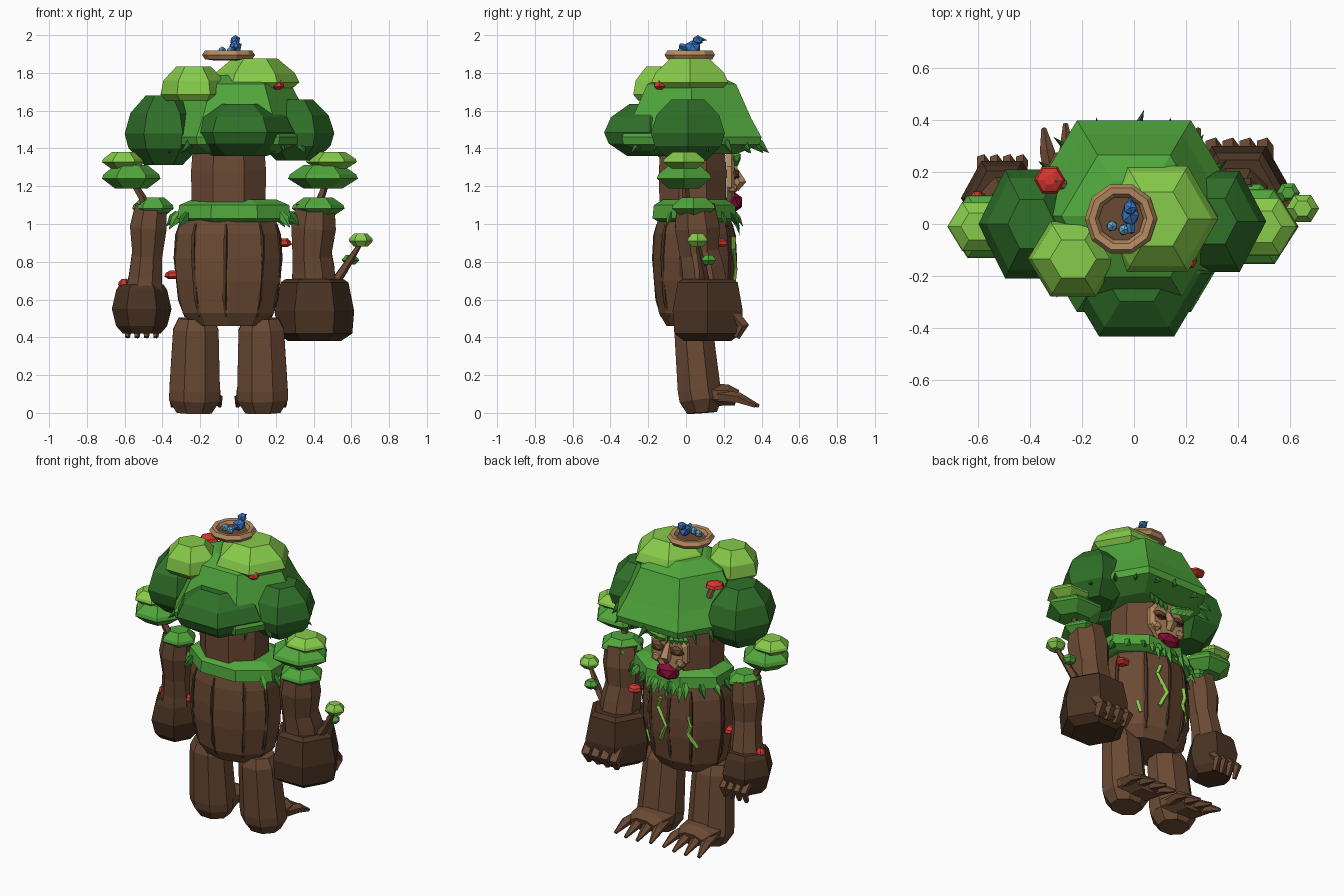
import bpy, bmesh, math, random
from mathutils import Vector

if "Cube" in bpy.data.objects:
    bpy.data.objects.remove(bpy.data.objects["Cube"])

random.seed(4)

def material(name, hexcode):
    rgb = [int(hexcode[i:i + 2], 16) / 255 for i in (0, 2, 4)]
    m = bpy.data.materials.new(name)
    m.diffuse_color = [c / 12.92 if c < 0.04 else ((c + 0.055) / 1.055) ** 2.4 for c in rgb] + [1]
    m.use_nodes = True
    m.node_tree.nodes["Principled BSDF"].inputs["Base Color"].default_value = m.diffuse_color
    return m

BROWN = material("bark brown", "6B4A34")
DARK = material("dark bark", "4A3323")
MID = material("leaf green", "50A63C")
DEEP = material("deep green", "2F7029")
LIGHT = material("light green", "87CB4A")
TAN = material("tan wood", "B48A60")
RED = material("mushroom red", "D6362E")
BLUE = material("bird blue", "3A78C8")
MAROON = material("mouth maroon", "840E34")
EGG = material("egg blue", "6BB2D6")

def finish(name, bm, mat):
    bmesh.ops.remove_doubles(bm, verts=bm.verts, dist=1e-5)
    bmesh.ops.recalc_face_normals(bm, faces=bm.faces)
    me = bpy.data.meshes.new(name)
    bm.to_mesh(me)
    bm.free()
    me.materials.append(mat)
    ob = bpy.data.objects.new(name, me)
    bpy.context.collection.objects.link(ob)
    return ob

def skin(name, rings, mat):
    """Skin a stack of rings and cap both ends."""
    bm = bmesh.new()
    vs = [[bm.verts.new(p) for p in r] for r in rings]
    n = len(vs[0])
    for a, b in zip(vs, vs[1:]):
        for i in range(n):
            bm.faces.new((a[i], a[(i + 1) % n], b[(i + 1) % n], b[i]))
    bm.faces.new(vs[0])
    bm.faces.new(vs[-1])
    return finish(name, bm, mat)

def blob(name, c, profile, mat, sides=6, sx=1, sy=1, turn=0):
    """Faceted lathe: profile holds (radius, height)."""
    rings = []
    for r, z in profile:
        ang = [turn + math.tau * i / sides for i in range(sides)]
        rings.append([(c[0] + sx * r * math.cos(a), c[1] + sy * r * math.sin(a), c[2] + z) for a in ang])
    return skin(name, rings, mat)

def tube(name, pts, radii, mat, sides=6, flat=1.0, turn=0):
    """Faceted limb along a path; a last radius near 0 gives a point."""
    pts = [Vector(p) for p in pts]
    main = (pts[-1] - pts[0]).normalized()
    ref = Vector((1, 0, 0)) if abs(main.z) > 0.75 else Vector((0, 0, 1))
    rings = []
    for i, p in enumerate(pts):
        t = (pts[min(i + 1, len(pts) - 1)] - pts[max(i - 1, 0)]).normalized()
        u = (ref - t * ref.dot(t)).normalized()
        v = t.cross(u)
        r = max(radii[i], 0.0005)
        ang = [turn + math.tau * k / sides for k in range(sides)]
        rings.append([p + u * r * math.cos(a) + v * r * flat * math.sin(a) for a in ang])
    return skin(name, rings, mat)

def ball(name, c, s, mat):
    bm = bmesh.new()
    bmesh.ops.create_icosphere(bm, subdivisions=1, radius=1)
    for v in bm.verts:
        v.co = Vector((c[0] + v.co.x * s[0], c[1] + v.co.y * s[1], c[2] + v.co.z * s[2]))
    return finish(name, bm, mat)

def leaf(name, base, d, mat, r=0.022):
    base, d = Vector(base), Vector(d)
    tube(name, [base, base + d * 0.4, base + d], [r * 0.6, r, 0], mat, 4, 0.5)

def clump(name, c, r, h, mat, sy=0.95):
    blob(name, c, [(r * .55, -h / 2), (r, -h * .08), (r * .95, h * .1), (r * .55, h / 2)], mat, 6, 1, sy)

def mushroom(name, c, r):
    blob(name, c, [(r * .5, -.022), (r, -.008), (r * .85, .010), (r * .35, .024)], RED, 6)
    ball(name + "_spot", (c[0] + r * .4, c[1], c[2] + .018), (.01, .01, .008), TAN)

CX, CY = -0.05, 0.045

# Crown of leaves
blob("crown_main", (0, .03, 0), [(.28, 1.37), (.43, 1.42), (.44, 1.46), (.375, 1.56), (.28, 1.74), (.16, 1.79)],
     MID, 6, 1, .97)
lobe = [(.5, -.17), (.9, -.09), (1, -.02), (.85, .08), (.45, .165)]
for name, c, r, hz, sy in (("crown_lobe_left", (-.395, 0, 1.50), .205, 1.1, 1.18),
                           ("crown_lobe_right", (.305, .01, 1.50), .205, .96, 1.1)):
    blob(name, c, [(a * r, z * hz) for a, z in lobe], DEEP, 6, 1, sy)
blob("crown_lobe_back", (.01, -.19, 1.50), [(a * .29, z * .82) for a, z in lobe], DEEP, 6, 1, .97)
blob("crown_top", (.09, .02, 1.79), [(.20, -.07), (.235, -.04), (.21, .01), (.12, .085)], LIGHT, 6)
blob("crown_top_side", (-.235, -.135, 1.74), [(.14, -.09), (.175, -.055), (.16, .02), (.09, .095)], LIGHT, 6, 1, .95)

# Leaf tips hanging under the crown, thickest around the face
for i in range(15):
    a = math.radians(-50 + 280 * i / 14) + random.uniform(-.05, .05)
    x, y = .36 * math.cos(a), .03 + .33 * math.sin(a)
    leaf("crown_leaf", (x, y, 1.45), (.08 * math.cos(a) + random.uniform(-.03, .03), .08 * math.sin(a), -.075), DEEP, .026)

# Nest with eggs and bird
N = (CX, .02)
blob("nest", (N[0], N[1], 0), [(.07, 1.865), (.125, 1.872), (.14, 1.895), (.125, 1.918), (.10, 1.915), (.085, 1.89), (.02, 1.885)],
     TAN, 10)
blob("nest_floor", (N[0], N[1], 1.889), [(.088, 0), (.086, .006)], BROWN, 10)
for x, y in ((-.085, -.008), (-.04, -.022)):
    ball("egg", (x, y, 1.915), (.023, .023, .026), EGG)
ball("bird_body", (-.015, .035, 1.935), (.038, .045, .038), BLUE)
ball("bird_head", (-.015, .063, 1.973), (.029, .03, .027), BLUE)
tube("bird_beak", [(-.015, .08, 1.978), (-.015, .112, 1.973)], [.011, 0], BLUE, 4)
tube("bird_tail", [(-.015, .02, 1.93), (-.01, -.035, 1.945)], [.02, .012], BLUE, 4)

# Head and face (the face looks toward +y)
blob("head", (CX, .035, 0), [(.21, 1.05), (.215, 1.28), (.20, 1.46)], BROWN, 8, 1, .9, math.pi / 8)
tube("face", [(CX, .215, 1.25), (CX, .24, 1.25), (CX, .258, 1.25)], [.145, .145, .12], TAN, 8, .95, math.pi / 8)
tube("nose", [(CX, .25, 1.30), (CX, .285, 1.22), (CX, .26, 1.185)], [.018, .036, .02], TAN, 5)
ball("mouth", (CX, .255, 1.115), (.085, .05, .055), MAROON)
for s in (-1, 1):
    ball("cheek", (CX + s * .085, .245, 1.19), (.04, .03, .035), TAN)
    ball("eye_lid", (CX + s * .068, .256, 1.265), (.052, .028, .032), BROWN)
    ball("eye_slit", (CX + s * .068, .272, 1.25), (.036, .014, .009), DARK)
    for k in range(4):
        leaf("eyebrow_leaf", (CX + s * (.015 + .034 * k), .255, 1.325 + .008 * k), (s * .055, .035, .02), MID, .03)

# Torso with bark ridges
prof = [(.20, .46), (.255, .53), (.29, .70), (.295, .82), (.285, .95), (.25, 1.06)]
SY = .74
blob("torso", (CX, CY, 0), prof, BROWN, 10, 1, SY, math.pi / 10)

def torso_r(z):
    for (r0, z0), (r1, z1) in zip(prof, prof[1:]):
        if z0 <= z <= z1:
            return r0 + (r1 - r0) * (z - z0) / (z1 - z0)
    return prof[-1][0]

for i in range(10):
    a = math.tau * (i + .5) / 10 + random.uniform(-.1, .1)
    path = []
    for k, z in enumerate((.51, .60, .82, .94, 1.0)):
        r, b = torso_r(z) * .975, a + random.uniform(-.015, .015)
        path.append((CX + r * math.cos(b), CY + SY * r * math.sin(b), z))
    tube("bark_ridge", path, [.008, .014, .013, .013, .008], DARK, 5)

# Glowing sap cracks on the chest
def crack(pts):
    path = []
    for x, z in pts:
        r = torso_r(z) * .985
        path.append((CX + x, CY + SY * math.sqrt(r * r - x * x), z))
    tube("sap_crack", path, [.014] * len(path), LIGHT, 4)

crack([(.055, .93), (.08, .87), (.01, .76), (.06, .66)])
crack([(-.13, .85), (-.145, .79), (-.125, .74), (-.175, .65)])
crack([(.19, .67), (.165, .60)])

# Leafy collar with hanging leaves and beard
blob("collar", (CX + .03, CY, 0), [(.27, 1.01), (.325, 1.03), (.315, 1.10), (.24, 1.13)], MID, 8, 1, .74, math.pi / 8)
for i in range(14):
    a = math.radians(-35 + 250 * i / 13)
    x, y = CX + .03 + .30 * math.cos(a), CY + .22 * math.sin(a)
    leaf("collar_leaf", (x, y, 1.06), (.06 * math.cos(a), .04 * math.sin(a), -.07 - random.uniform(0, .02)),
         DEEP if i % 2 else MID, .025)
for i in range(7):
    leaf("beard_leaf", (CX - .12 + .04 * i, .25, 1.07), ((i - 3) * .008, .035, -.10 - .03 * (i % 2)), MID, .026)

# Legs, feet and toes
for s in (-1, 1):
    side = "left" if s < 0 else "right"
    lx = CX + s * .172
    rings = [(.10, .50, .035), (.13, .44, .04), (.145, .12, .07), (.145, .07, .08), (.10, .0, .085)]
    tube(side + "_leg", [(lx + s * (.5 - z) * .02, y, z) for r, z, y in rings], [r for r, z, y in rings], BROWN, 8, .85, math.pi / 8)
    tube(side + "_foot", [(lx, .08, .095), (lx, .22, .095), (lx, .27, .08)], [.07, .06, .045], BROWN, 8, 2.0, math.pi / 8)
    for k in range(4):
        o = (k - 1.5) * .06
        tube(side + "_toe", [(lx + o, .17, .09), (lx + o * 1.25, .28, .078), (lx + o * 1.4, .395 - abs(o) * .3, .035)],
             [.035, .03, .010], BROWN, 5)

# Arms
tube("left_upper_arm", [(-.46, .045, 1.10), (-.475, .05, .98), (-.48, .06, .83)], [.09, .105, .085], BROWN, 8, 1, .39)
tube("left_forearm", [(-.48, .06, .86), (-.49, .08, .72), (-.50, .09, .62)], [.085, .095, .11], BROWN, 8, 1, .39)
blob("left_hand", (-.51, .10, 0), [(.115, .68), (.135, .65), (.158, .55), (.135, .46), (.10, .42)], DARK, 6, 1, 1.05)
tube("right_upper_arm", [(.41, .05, 1.10), (.40, .06, .98), (.39, .07, .83)], [.11, .128, .11], BROWN, 8, 1, .39)
tube("right_forearm", [(.39, .07, .86), (.40, .09, .76), (.40, .11, .62)], [.11, .12, .13], BROWN, 8, 1, .39)
blob("right_hand", (.405, .115, 0), [(.15, .71), (.18, .69), (.21, .54), (.20, .42), (.14, .38)], DARK, 6, 1, 1.02)
for k in range(4):
    x = -.585 + .05 * k
    tube("left_finger", [(x, .19, .52), (x, .245, .47), (x, .215, .40)], [.024, .026, .014], BROWN, 5)
    x = .305 + .066 * k
    tube("right_finger", [(x, .24, .53), (x, .30, .46), (x, .265, .40)], [.036, .036, .02], BROWN, 5)

# Shoulder tufts with saplings
for side, x, r, mx, mr, tx, tr in (("left", -.45, .11, -.565, .155, -.605, .115), ("right", .425, .14, .45, .185, .495, .135)):
    clump(side + "_shoulder_tuft", (x, .04, 1.09), r, .10, MID)
    tube(side + "_sapling_stem", [(x - .02, .02, 1.04), ((x + mx) / 2, 0, 1.14), (tx, -.01, 1.30)], [.03, .022, .014], BROWN, 5)
    clump(side + "_sapling_low", (mx, -.01, 1.25), mr, .125, MID, .9)
    clump(side + "_sapling_top", (tx, -.01, 1.335), tr, .09, LIGHT)

# Twig growing from the right hand
tube("hand_twig", [(.49, .10, .66), (.56, .09, .76), (.65, .06, .90)], [.03, .024, .012], BROWN, 5)
tube("hand_twig_fork", [(.56, .09, .76), (.595, .115, .81)], [.015, .01], BROWN, 5)
clump("hand_twig_leaves", (.65, .06, .915), .064, .07, LIGHT)
clump("hand_twig_small_leaves", (.595, .12, .81), .045, .05, MID)

# Red mushrooms
for c, r in (((-.325, .17, 1.715), .06), ((.21, -.14, 1.735), .035), ((-.345, .03, .73), .045),
             ((.24, .18, .90), .045), ((-.605, .10, .685), .03)):
    mushroom("mushroom", c, r)
tube("crown_mushroom_stem", [(-.27, .15, 1.62), (-.315, .168, 1.70)], [.02, .018], TAN, 6)
